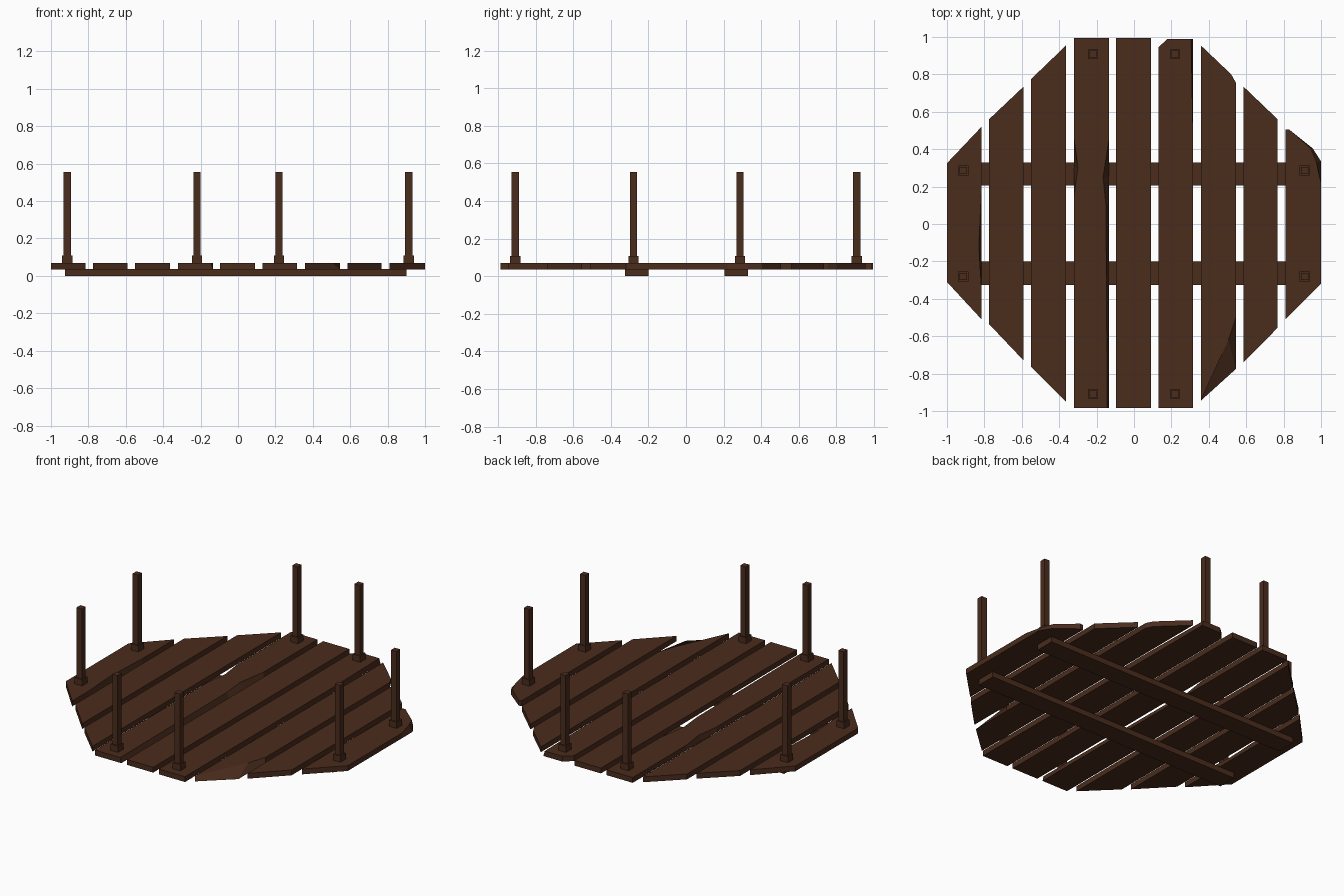
import bpy, bmesh

if "Cube" in bpy.data.objects:
    bpy.data.objects.remove(bpy.data.objects["Cube"])

wood = bpy.data.materials.new("dark_wood")
wood.diffuse_color = (0.068, 0.025, 0.012, 1)
wood.use_nodes = True
wood.node_tree.nodes["Principled BSDF"].inputs["Base Color"].default_value = wood.diffuse_color


def finish(name, bm):
    bmesh.ops.recalc_face_normals(bm, faces=bm.faces)
    me = bpy.data.meshes.new(name)
    bm.to_mesh(me)
    bm.free()
    me.materials.append(wood)
    ob = bpy.data.objects.new(name, me)
    bpy.context.collection.objects.link(ob)
    return ob


def slab(name, outline, z0, z1, worn=None):
    """Loft a flat outline upward; worn = {index: (x, y)} moves chipped top corners."""
    worn = worn or {}
    bm = bmesh.new()
    low = [bm.verts.new((x, y, z0)) for x, y in outline]
    top = [bm.verts.new((*worn.get(i, p), z1)) for i, p in enumerate(outline)]
    bm.faces.new(low[::-1])
    bm.faces.new(top)
    n = len(low)
    for i in range(n):
        j = (i + 1) % n
        bm.faces.new((low[i], low[j], top[j], top[i]))
    return finish(name, bm)


def rect(x0, x1, y0, y1):
    return [(x0, y0), (x1, y0), (x1, y1), (x0, y1)]


# deck planks: counter-clockwise outlines plus chipped top corners
planks = [
    ([(-1, -.31), (-.815, -.51), (-.815, -.35), (-.815, -.12), (-.815, .2),
      (-.815, .52), (-1, .325)], {3: (-.83, -.12)}),
    ([(-.775, -.535), (-.59, -.73), (-.59, .735), (-.775, .56)], None),
    ([(-.55, -.765), (-.363, -.95), (-.363, .955), (-.55, .775)], None),
    ([(-.32, -.985), (-.135, -.985), (-.135, .1), (-.135, .25), (-.135, .45),
      (-.135, .995), (-.32, .995), (-.32, .45), (-.32, .3), (-.32, .15)],
     {1: (-.143, -.985), 2: (-.15, .1), 3: (-.165, .25), 8: (-.3, .3)}),
    (rect(-.095, .09, -.985, .995), None),
    ([(.13, -.985), (.315, -.985), (.315, .5), (.315, .99), (.18, .99),
      (.13, .945)], {3: (.305, .99)}),
    ([(.357, -.945), (.545, -.775), (.545, -.5), (.545, .755), (.52, .8),
      (.357, .955)], {1: (.505, -.62)}),
    ([(.585, -.74), (.768, -.555), (.768, .56), (.585, .735)], None),
    ([(.81, -.51), (1, -.32), (1, .22), (1, .335), (.955, .405), (.83, .505),
      (.81, .505)], {3: (.975, .33), 4: (.945, .405)}),
]
for k, (outline, worn) in enumerate(planks):
    slab(f"deck_plank_{k + 1}", outline, .035, .069, worn)

# cross beams underneath
slab("cross_beam_back", rect(-.925, .9, .205, .33), 0, .036)
slab("cross_beam_front", rect(-.925, .9, -.325, -.2), 0, .036)

# railing posts, each with a square foot
spots = [(sx * .22, sy * .908) for sx in (-1, 1) for sy in (-1, 1)]
spots += [(sx * .913, y) for sx in (-1, 1) for y in (-.28, .287)]
for k, (x, y) in enumerate(spots):
    slab(f"post_foot_{k + 1}", rect(x - .027, x + .027, y - .027, y + .027), .06, .108)
    slab(f"post_{k + 1}", rect(x - .019, x + .019, y - .019, y + .019), .1, .555)
